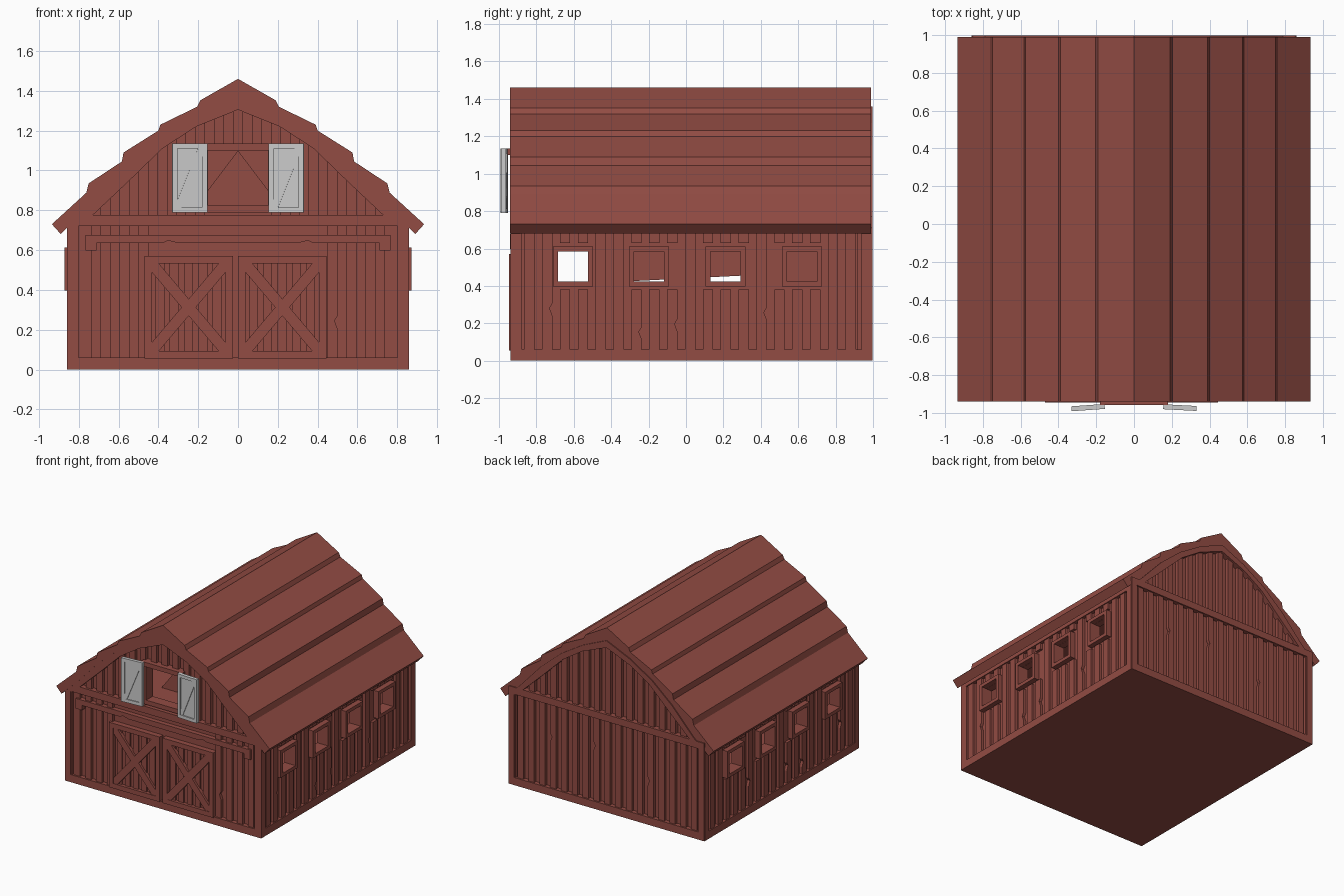
import bpy, bmesh, math, random
from mathutils import Matrix

if "Cube" in bpy.data.objects:
    bpy.data.objects.remove(bpy.data.objects["Cube"])

random.seed(4)
red = bpy.data.materials.new("barn_red")
red.diffuse_color = (0.29, 0.072, 0.057, 1)
red.use_nodes = True
red.node_tree.nodes["Principled BSDF"].inputs["Base Color"].default_value = red.diffuse_color


def prism(bm, pts, d0, d1, side=False):
    """Extrude a (u, z) outline from depth d0 to d1: along y, or along x for side walls."""
    def ring(d):
        return [bm.verts.new((d, u, z) if side else (u, d, z)) for u, z in pts]
    a, b = ring(d0), ring(d1)
    bm.faces.new(a)
    bm.faces.new(b[::-1])
    for i in range(len(a)):
        j = (i + 1) % len(a)
        bm.faces.new((a[j], a[i], b[i], b[j]))


def box(bm, u0, u1, z0, z1, d0, d1, side=False):
    prism(bm, [(u0, z0), (u1, z0), (u1, z1), (u0, z1)], d0, d1, side)


def beam(bm, p, q, w, d0, d1):
    """Diagonal plank of width w between two (x, z) points."""
    dx, dz = q[0] - p[0], q[1] - p[1]
    k = w / 2 / math.hypot(dx, dz)
    nx, nz = -dz * k, dx * k
    prism(bm, [(p[0] + nx, p[1] + nz), (q[0] + nx, q[1] + nz),
               (q[0] - nx, q[1] - nz), (p[0] - nx, p[1] - nz)], d0, d1)


def frame(bm, u0, u1, z0, z1, w, d0, d1, side=False):
    box(bm, u0, u0 + w, z0, z1, d0, d1, side)
    box(bm, u1 - w, u1, z0, z1, d0, d1, side)
    box(bm, u0 + w, u1 - w, z0, z0 + w, d0, d1, side)
    box(bm, u0 + w, u1 - w, z1 - w, z1, d0, d1, side)


def batten(bm, u, w, z0, z1, d0, d1, side=False, chip=False):
    """Vertical board, optionally with a splintered nick in one edge."""
    pts = [(u, z0), (u + w, z0), (u + w, z1), (u, z1)]
    if chip:
        c = z0 + (z1 - z0) * random.uniform(0.25, 0.7)
        pts[2:2] = [(u + w, c - 0.04), (u + w - 0.015, c), (u + w, c + 0.025)]
    prism(bm, pts, d0, d1, side)


def finish(bm, name, mirror=False, mat=red):
    bmesh.ops.recalc_face_normals(bm, faces=bm.faces)
    me = bpy.data.meshes.new(name)
    bm.to_mesh(me)
    bm.free()
    ob = bpy.data.objects.new(name, me)
    bpy.context.collection.objects.link(ob)
    if mat:
        me.materials.append(mat)
    if mirror:
        ob.modifiers.new("mirror", 'MIRROR')
    return ob


def both(half):
    """Mirror a ridge-to-eave half outline into a left-to-right outline."""
    return [(-x, z) for x, z in half[:0:-1]] + half


OUTER = [(0, 1.46), (0.19, 1.352), (0.205, 1.32), (0.39, 1.23), (0.4, 1.2), (0.575, 1.09),
         (0.583, 1.045), (0.75, 0.935), (0.762, 0.888), (0.935, 0.73), (0.89, 0.68)]
UNDER = [(0, 1.36), (0.205, 1.27), (0.4, 1.15), (0.575, 1.0), (0.76, 0.8), (0.86, 0.71)]
INNER = [(0, 1.305), (0.21, 1.22), (0.38, 1.11), (0.55, 0.945), (0.73, 0.775)]
SLOPE = both(INNER)

# stepped gambrel roof
bm = bmesh.new()
prism(bm, both(OUTER) + both(UNDER)[::-1], -0.94, 0.99)
finish(bm, "roof")

# floor
bm = bmesh.new()
box(bm, -0.855, 0.855, 0, 0.03, -0.93, 0.99)
finish(bm, "floor")


def gable_z(x):
    x = abs(x)
    for (xa, za), (xb, zb) in zip(INNER, INNER[1:]):
        if x <= xb:
            return za + (zb - za) * (x - xa) / (xb - xa)
    return INNER[-1][1]


def column(bm, x0, x1, z0, d0, d1, lift=0.0):
    """Wall strip whose top follows the gable slope."""
    xs = [x0] + [p[0] for p in SLOPE if x0 < p[0] < x1] + [x1]
    prism(bm, [(x0, z0), (x1, z0)] + [(x, gable_z(x) + lift) for x in xs[::-1]], d0, d1)


# side walls with four window openings
WINDOWS = [-0.605, -0.197, 0.212, 0.62]
H = 0.08
bm = bmesh.new()
box(bm, -0.92, 0.97, 0.02, 0.422, 0.78, 0.83, True)
box(bm, -0.92, 0.97, 0.584, 0.77, 0.78, 0.83, True)
edges = [-0.92] + [w + s * H for w in WINDOWS for s in (-1, 1)] + [0.97]
for a, b in zip(edges[::2], edges[1::2]):
    box(bm, a, b, 0.422, 0.584, 0.78, 0.83, True)
finish(bm, "side_wall", True)

# side corner posts, sill and plate
bm = bmesh.new()
box(bm, -0.936, -0.885, 0, 0.74, 0.8, 0.86, True)
box(bm, 0.94, 0.992, 0, 0.74, 0.8, 0.86, True)
box(bm, -0.885, 0.94, 0, 0.06, 0.8, 0.86, True)
box(bm, -0.885, 0.94, 0.68, 0.74, 0.8, 0.86, True)
finish(bm, "side_frame", True)

# side boards, broken around the windows
bm = bmesh.new()
for i in range(19):
    u = -0.865 + i * 0.0955
    chip = i in (1, 6, 8, 13)
    if any(u < w + 0.107 and u + 0.055 > w - 0.107 for w in WINDOWS):
        batten(bm, u, 0.055, 0.06, 0.38, 0.82, 0.852, True, chip)
        batten(bm, u, 0.055, 0.63, 0.68, 0.82, 0.852, True)
    else:
        batten(bm, u, 0.055, 0.06, 0.68, 0.82, 0.852, True, chip)
finish(bm, "side_boards", True)

# window frames
bm = bmesh.new()
for w in WINDOWS:
    frame(bm, w - 0.107, w + 0.107, 0.396, 0.612, 0.027, 0.775, 0.872, True)
finish(bm, "window_frames", True)

# front and back walls, boards and trim
for name, f, s in (("front", -0.938, 1), ("back", 0.998, -1)):
    def d(t):
        return f + s * t

    bm = bmesh.new()
    box(bm, -0.84, 0.84, 0.02, 0.775, d(0.035), d(0.085))
    if s > 0:  # gable with loft opening
        column(bm, -0.74, -0.15, 0.77, d(0.045), d(0.085), 0.02)
        column(bm, 0.15, 0.74, 0.77, d(0.045), d(0.085), 0.02)
        column(bm, -0.15, 0.15, 1.1, d(0.045), d(0.085), 0.02)
        box(bm, -0.15, 0.15, 0.77, 0.825, d(0.045), d(0.085))
    else:
        column(bm, -0.74, 0.74, 0.77, d(0.045), d(0.085), 0.02)
    finish(bm, name + "_wall")

    bm = bmesh.new()
    for i in range(17):
        u = -0.785 + i * 0.095
        if s < 0 or abs(u + 0.025) > 0.47:
            batten(bm, u, 0.05, 0.06, 0.72, d(0.012), d(0.045), False, i in (4, 9, 13))
    for i in range(15):
        u = -0.69 + i * 0.095
        z0 = 1.13 if s > 0 and abs(u + 0.025) < 0.18 else 0.77
        column(bm, u, u + 0.05, z0, d(0.018), d(0.055), 0.01)
    finish(bm, name + "_boards")

    bm = bmesh.new()
    box(bm, -0.858, -0.81, 0, 0.775, d(0), d(0.06))
    box(bm, 0.81, 0.858, 0, 0.775, d(0), d(0.06))
    box(bm, -0.81, 0.81, 0, 0.06, d(0), d(0.06))
    box(bm, -0.81, 0.81, 0.72, 0.775, d(0), d(0.06))
    prism(bm, both(UNDER) + SLOPE[::-1], d(0), d(0.06))
    finish(bm, name + "_trim")

# sliding door rail with end brackets
bm = bmesh.new()
prism(bm, both([(0, 0.635), (0.3, 0.635), (0.35, 0.648), (0.38, 0.635), (0.71, 0.635), (0.71, 0.597),
                (0.765, 0.597)]) + [(0.765, 0.677), (-0.765, 0.677)], -0.94, -0.89)
finish(bm, "door_rail")

# two cross-braced barn doors
for name, x0 in (("left_door", -0.47), ("right_door", 0.0)):
    bm = bmesh.new()
    x1 = x0 + 0.445
    box(bm, x0 + 0.02, x1 - 0.02, 0.07, 0.56, -0.915, -0.89)
    frame(bm, x0, x1, 0.055, 0.57, 0.038, -0.946, -0.89)
    for i in range(5):
        batten(bm, x0 + 0.055 + i * 0.072, 0.045, 0.08, 0.54, -0.925, -0.9)
    beam(bm, (x0 + 0.03, 0.085), (x1 - 0.03, 0.54), 0.055, -0.943, -0.9)
    beam(bm, (x0 + 0.03, 0.54), (x1 - 0.03, 0.085), 0.055, -0.942, -0.9)
    finish(bm, name)

# loft opening surround
bm = bmesh.new()
box(bm, -0.18, 0.18, 1.1, 1.135, -0.957, -0.86)
box(bm, -0.17, 0.17, 0.79, 0.825, -0.935, -0.86)
box(bm, -0.175, -0.15, 0.825, 1.1, -0.935, -0.86)
box(bm, 0.15, 0.175, 0.825, 1.1, -0.935, -0.86)
finish(bm, "loft_window_frame")

# grey loft shutters, slightly ajar
for name, x, ang in (("left_shutter", -0.243, 4), ("right_shutter", 0.243, -3)):
    bm = bmesh.new()
    frame(bm, -0.088, 0.088, -0.173, 0.173, 0.026, -0.013, 0.013)
    box(bm, -0.07, 0.07, -0.16, 0.16, -0.005, 0.005)
    beam(bm, (-0.06, -0.15), (0.06, 0.15), 0.032, -0.011, 0.011)
    ob = finish(bm, name, mat=None)
    ob.matrix_world = Matrix.Translation((x, -0.972, 0.962)) @ Matrix.Rotation(math.radians(ang), 4, 'Z')

# interior loft floor, pitched loft lining and lower partition
bm = bmesh.new()
box(bm, -0.8, 0.8, 0.75, 0.77, -0.86, 0.92)
prism(bm, [(-0.25, 0.77), (0.25, 0.77), (0, 1.1)], -0.6, 0.9)
prism(bm, [(-0.4, 0.42), (0.4, 0.46), (0.4, 0.03), (0.93, 0.03), (0.93, 0.75), (-0.4, 0.75)],
      -0.01, 0.01, True)
finish(bm, "loft_interior")
